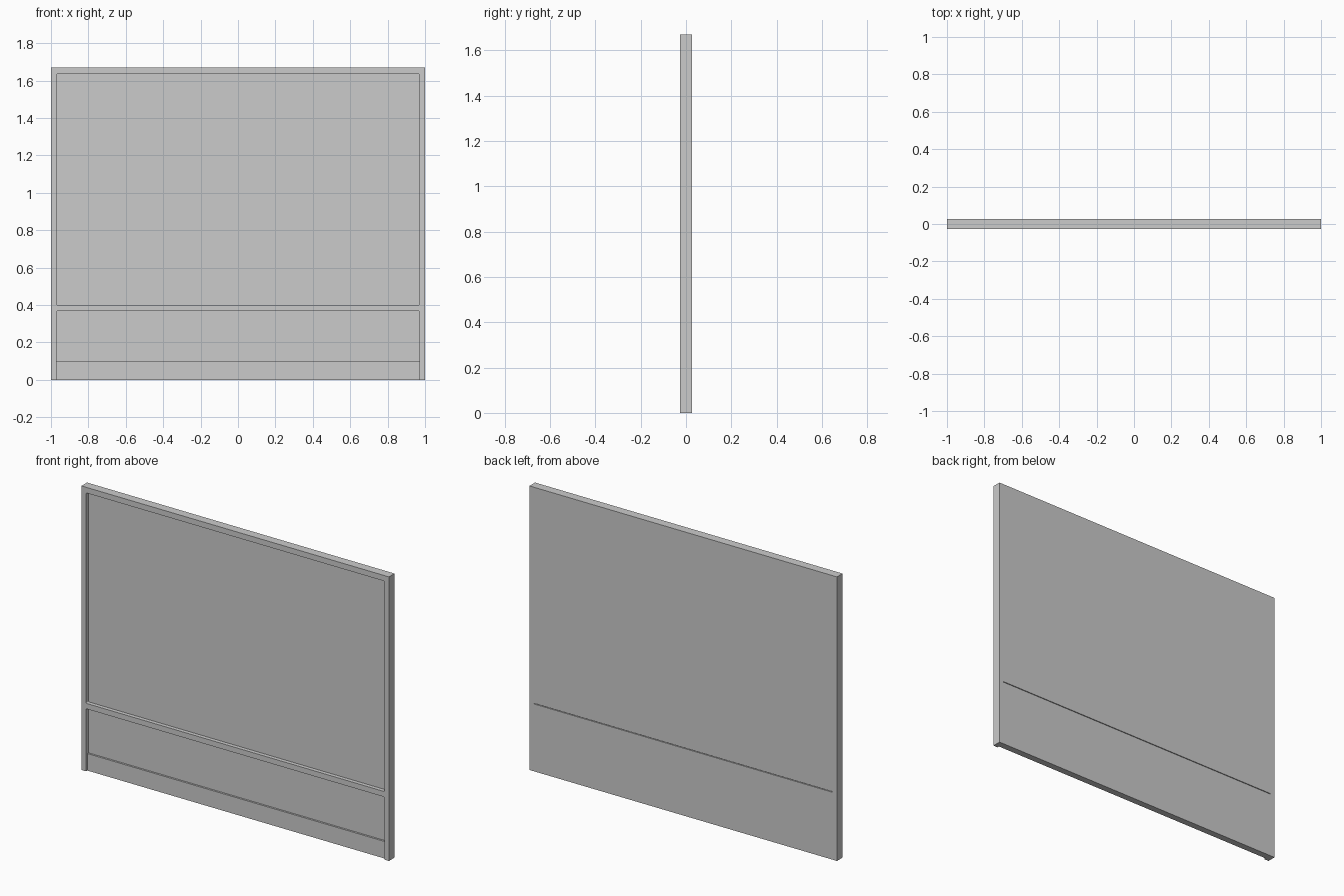
import bpy, bmesh

if "Cube" in bpy.data.objects:
    bpy.data.objects.remove(bpy.data.objects["Cube"])

W, H, T = 1.0, 1.67, 0.026      # half width, height, half thickness
INNER = 0.97                    # half width of the openings
PANEL_Y = -0.003                # face of the sunken panels


def box(name, x0, x1, y0, y1, z0, z1, radius=0.0):
    """Box from its limits; radius rounds the edges running along y."""
    bm = bmesh.new()
    bmesh.ops.create_cube(bm, size=1)
    for v in bm.verts:
        v.co.x = x1 if v.co.x > 0 else x0
        v.co.y = y1 if v.co.y > 0 else y0
        v.co.z = z1 if v.co.z > 0 else z0
    if radius:
        along_y = [e for e in bm.edges
                   if abs(e.verts[0].co.y - e.verts[1].co.y) > 1e-6]
        bmesh.ops.bevel(bm, geom=along_y, offset=radius, segments=3,
                        profile=0.5, affect='EDGES')
    mesh = bpy.data.meshes.new(name)
    bm.to_mesh(mesh)
    bm.free()
    obj = bpy.data.objects.new(name, mesh)
    bpy.context.collection.objects.link(obj)
    return obj


def cut(target, cutter):
    """Subtract the cutter from the target, then discard the cutter."""
    cutter.hide_render = True
    mod = target.modifiers.new("cut", 'BOOLEAN')
    mod.operation = 'DIFFERENCE'
    mod.solver = 'EXACT'
    mod.object = cutter
    bpy.context.view_layer.objects.active = target
    bpy.ops.object.modifier_apply(modifier=mod.name)
    bpy.data.objects.remove(cutter)


# Framed board: outer frame, middle rail and sunken panels in one body
board = box("framed_board", -W, W, -T, T, 0, H)

# Large upper panel recess
cut(board, box("upper_recess", -INNER, INNER, -0.1, PANEL_Y, 0.40, 1.637, 0.006))

# Lower panel recess, open at the floor
cut(board, box("lower_recess", -INNER, INNER, -0.1, PANEL_Y, -0.1, 0.368, 0.006))

# Thin joint line across the back
cut(board, box("back_joint", -INNER, INNER, T - 0.006, 0.1, 0.396, 0.400))

# Kick board along the floor, set slightly behind the frame face
box("kick_board", -INNER, INNER, -0.014, PANEL_Y, 0, 0.10)
